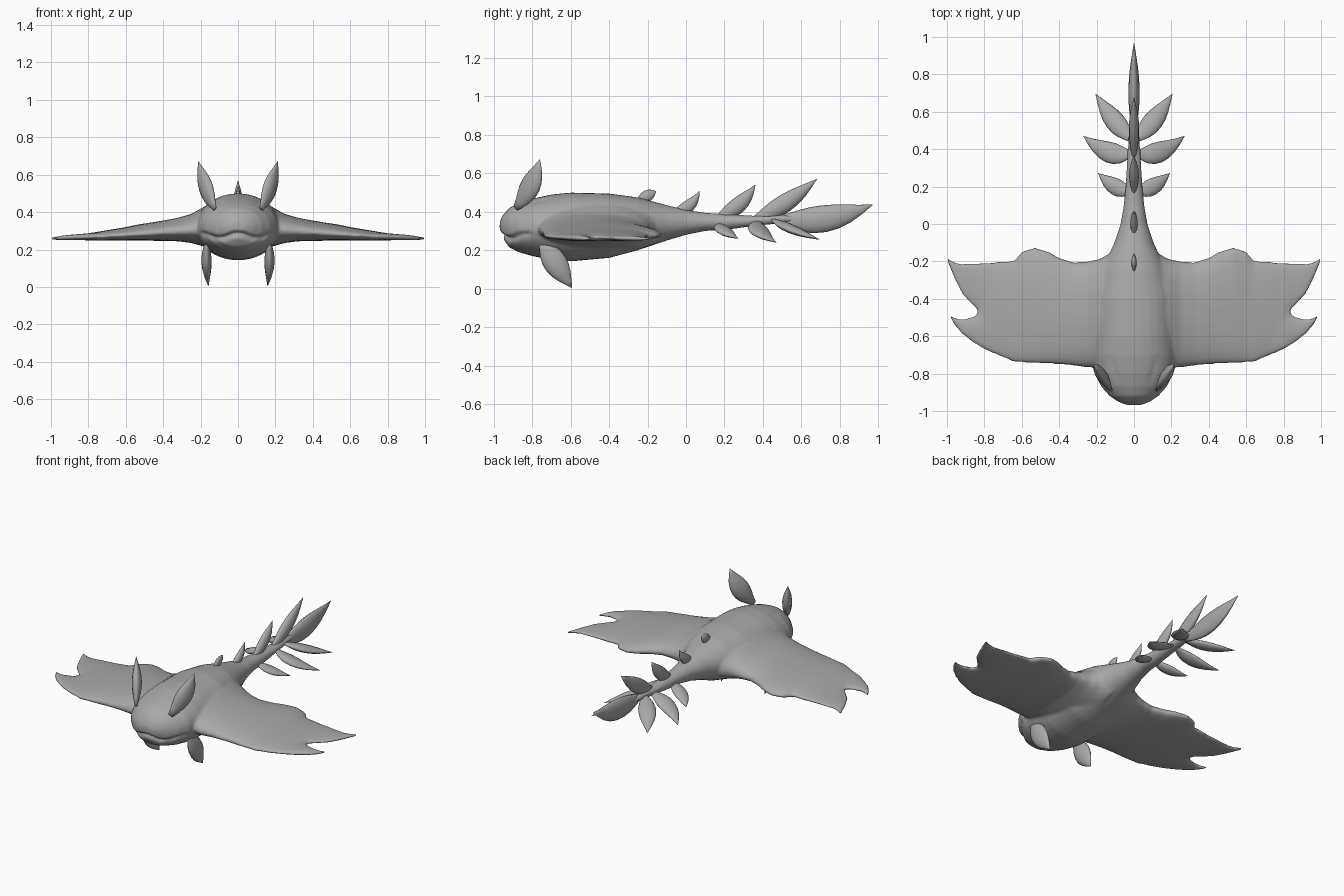
import bpy, bmesh, math
from mathutils import Vector

cube = bpy.data.objects.get("Cube")
if cube:
    bpy.data.objects.remove(cube)

grey = bpy.data.materials.new("soft grey")
grey.use_nodes = True
grey.diffuse_color = (0.4, 0.4, 0.4, 1)
grey.node_tree.nodes["Principled BSDF"].inputs["Base Color"].default_value = (0.4, 0.4, 0.4, 1)


def loft(bm, stations, sides, sharp=1.0):
    """Skin rings given as (centre, side vector, up vector, down vector)."""
    rings = []
    for c, a, up, down in stations:
        ring = []
        for i in range(sides):
            t = 2 * math.pi * i / sides
            s = math.sin(t)
            ring.append(bm.verts.new(c + a * math.cos(t) + (up if s > 0 else down) * abs(s) ** sharp))
        rings.append(ring)
    for r, q in zip(rings, rings[1:]):
        for i in range(sides):
            j = (i + 1) % sides
            bm.faces.new((r[i], r[j], q[j], q[i]))
    bm.faces.new(rings[0])
    bm.faces.new(rings[-1])


def finish(bm, name):
    bmesh.ops.recalc_face_normals(bm, faces=bm.faces)
    mesh = bpy.data.meshes.new(name)
    bm.to_mesh(mesh)
    bm.free()
    mesh.materials.append(grey)
    obj = bpy.data.objects.new(name, mesh)
    bpy.context.collection.objects.link(obj)
    for p in mesh.polygons:
        p.use_smooth = True
    return obj


def leaf(name, base, mid, tip, width, direction, thick):
    """Pointed leaf swept along a bent spine."""
    base, mid, tip = Vector(base), Vector(mid), Vector(tip)
    profile = [0.3, 0.55, 0.82, 0.98, 1, 0.9, 0.68, 0.36, 0.02]
    stations = []
    for i, f in enumerate(profile):
        t = i / (len(profile) - 1)
        c = base * (1 - t) ** 2 + mid * 2 * t * (1 - t) + tip * t * t
        tangent = ((mid - base) * (1 - t) + (tip - mid) * t).normalized()
        side = Vector(direction)
        side = (side - tangent * side.dot(tangent)).normalized()
        n = tangent.cross(side) * thick * f
        stations.append((c, side * width * f, n, -n))
    bm = bmesh.new()
    loft(bm, stations, 12, 1.2)
    return finish(bm, name)


# Body: y, top, bottom, half width
body = [(-.968, .35, .30, .04), (-.95, .385, .26, .085), (-.92, .42, .215, .13), (-.87, .445, .19, .175),
        (-.8, .468, .17, .21), (-.7, .49, .15, .225), (-.6, .50, .142, .225), (-.4, .495, .16, .22),
        (-.25, .475, .20, .175), (-.1, .435, .25, .105), (0, .41, .28, .072), (.1, .395, .30, .055),
        (.2, .388, .305, .045), (.35, .38, .325, .037), (.5, .385, .34, .028), (.58, .375, .35, .02)]
bm = bmesh.new()
stations = []
for y, top, bottom, w in body:
    up = Vector((0, 0, (top - bottom) / 2))
    stations.append((Vector((0, y, (top + bottom) / 2)), Vector((w, 0, 0)), up, -up))
loft(bm, stations, 32)

# Wings: x, leading y, trailing y, edge z, top, bottom
wing = [(.05, -.72, -.08, .32, .47, .19), (.12, -.75, -.15, .32, .455, .2), (.18, -.765, -.185, .31, .43, .215),
        (.25, -.768, -.2, .30, .39, .235), (.32, -.758, -.205, .295, .37, .244), (.4, -.75, -.18, .29, .355, .246),
        (.46, -.747, -.145, .285, .345, .247), (.53, -.745, -.125, .28, .335, .248), (.6, -.742, -.145, .275, .32, .248),
        (.64, -.74, -.195, .273, .313, .248), (.72, -.705, -.2, .27, .3, .248), (.8, -.67, -.205, .268, .287, .249),
        (.84, -.645, -.21, .266, .272, .26)]
front_tip = [(.7, -.715, -.4, .27, .295, .248), (.8, -.672, -.45, .268, .287, .249), (.86, -.635, -.495, .265, .282, .25),
             (.92, -.588, -.51, .264, .277, .25), (.96, -.54, -.5, .262, .272, .25), (.985, -.495, -.485, .26, .266, .252)]
rear_tip = [(.7, -.55, -.2, .27, .295, .248), (.8, -.5, -.205, .268, .287, .249), (.86, -.44, -.21, .266, .28, .25),
            (.92, -.375, -.212, .264, .275, .25), (.96, -.295, -.202, .262, .27, .25), (1.0, -.195, -.18, .26, .266, .252)]
for s in (1, -1):
    for part in (wing, front_tip, rear_tip):
        loft(bm, [(Vector((s * x, (lead + trail) / 2, z)), Vector((0, (trail - lead) / 2, 0)),
                   Vector((0, 0, top - z)), Vector((0, 0, bottom - z)))
                  for x, lead, trail, z, top, bottom in part], 28, 0.9)
raw = finish(bm, "body_and_wings_base")

# Fuse body and wings into one soft skin
remesh = raw.modifiers.new("fuse", 'REMESH')
remesh.mode = 'VOXEL'
remesh.voxel_size = 0.0085
smooth = raw.modifiers.new("soften", 'SMOOTH')
smooth.factor = 0.5
smooth.iterations = 7
bpy.context.view_layer.update()
skin = bpy.data.meshes.new_from_object(raw.evaluated_get(bpy.context.evaluated_depsgraph_get()))
bpy.data.objects.remove(raw)
bm = bmesh.new()
bm.from_mesh(skin)

# Mouth crease and eye hollows pressed into the head
for v in bm.verts:
    x, y, z = v.co
    if y < -.7 and abs(x) < .22:
        line = .28 + .012 * math.cos(math.pi * x / .1)
        fade = min(1, max(0, (.21 - abs(x)) / .03))
        lower = z - line
        press = .022 * fade * math.exp(-(lower / (.006 if lower > 0 else .022)) ** 2)
        if z > .4:
            press = .014 * math.exp(-((abs(x) - .105) / .022) ** 2 - ((z - .45) / .012) ** 2)
        v.co += Vector((-x * .5, 1, 0)).normalized() * press
finish(bm, "body_and_wings")

# Crest leaves along the back and the tail end
leaf("back_crest_front", (0, -.26, .45), (0, -.19, .49), (0, -.155, .507), .03, (0, 1, -1), .014)
leaf("back_crest_rear", (0, -.08, .39), (0, .03, .41), (0, .07, .507), .032, (0, 1, -1), .02)
leaf("tail_top_leaf_front", (0, .15, .36), (0, .29, .42), (0, .36, .54), .042, (0, 1, -1), .026)
leaf("tail_top_leaf_rear", (0, .34, .35), (0, .52, .43), (0, .68, .57), .048, (0, 1, -1), .028)
leaf("tail_end_leaf", (0, .47, .36), (0, .72, .33), (0, .97, .437), .07, (0, 0, 1), .03)

# Paired parts
for s, side in ((1, "left"), (-1, "right")):
    leaf(side + "_ear", (s * .125, -.885, .42), (s * .18, -.79, .53), (s * .212, -.76, .672), .058, (s * .5, .85, 0), .03)
    leaf(side + "_front_fin", (s * .165, -.75, .25), (s * .175, -.68, .13), (s * .158, -.592, .005), .062, (0, 1, .6), .027)
    leaf(side + "_tail_leaf_front", (s * .01, .17, .34), (s * .1, .18, .3), (s * .192, .272, .26), .045, (s * -.4, 1, 0), .02)
    leaf(side + "_tail_leaf_middle", (s * .01, .38, .35), (s * .12, .34, .3), (s * .27, .47, .24), .056, (s * -.4, 1, 0), .023)
    leaf(side + "_tail_leaf_rear", (s * .01, .45, .36), (s * .1, .53, .31), (s * .205, .695, .255), .053, (s * -1, .6, 0), .023)
